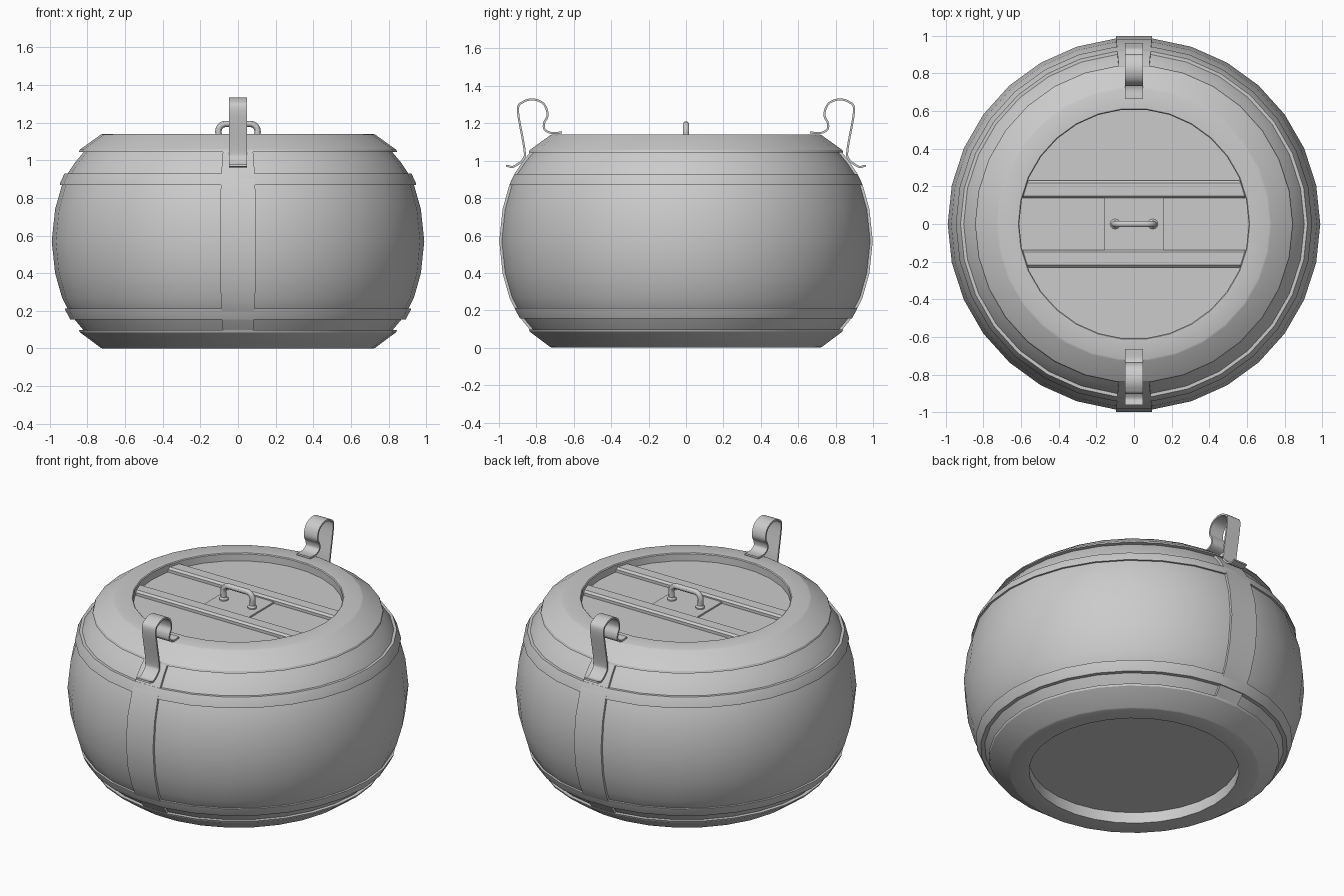
import bpy, bmesh, math
from mathutils import Vector

if "Cube" in bpy.data.objects:
    bpy.data.objects.remove(bpy.data.objects["Cube"])

N = 30  # sides of the barrel; a flat side faces front and back


def finish(name, verts, faces, angle=30):
    me = bpy.data.meshes.new(name)
    me.from_pydata(verts, [], faces)
    bm = bmesh.new()
    bm.from_mesh(me)
    bmesh.ops.remove_doubles(bm, verts=bm.verts, dist=1e-5)
    bmesh.ops.recalc_face_normals(bm, faces=bm.faces)
    bm.to_mesh(me)
    bm.free()
    ob = bpy.data.objects.new(name, me)
    bpy.context.collection.objects.link(ob)
    bpy.ops.object.select_all(action='DESELECT')
    ob.select_set(True)
    bpy.context.view_layer.objects.active = ob
    bpy.ops.object.shade_smooth_by_angle(angle=math.radians(angle))
    return ob


def lathe(name, profile, closed=False, n=N, center=(0, 0)):
    m = len(profile)
    verts = [(center[0] + r * math.cos(2 * math.pi * k / n),
              center[1] + r * math.sin(2 * math.pi * k / n), z)
             for k in range(n) for r, z in profile]
    faces = [(k * m + i, (k + 1) % n * m + i,
              (k + 1) % n * m + (i + 1) % m, k * m + (i + 1) % m)
             for k in range(n) for i in range(m if closed else m - 1)]
    return finish(name, verts, faces)


def loft(name, rings):
    """Skin equal-length closed cross-sections and cap both ends."""
    m = len(rings[0])
    verts = [v for ring in rings for v in ring]
    faces = [(j * m + i, j * m + (i + 1) % m, (j + 1) * m + (i + 1) % m, (j + 1) * m + i)
             for j in range(len(rings) - 1) for i in range(m)]
    faces += [tuple(range(m)), tuple(range(len(verts) - m, len(verts)))]
    return finish(name, verts, faces)


def smooth_path(pts, steps=5):
    p = [Vector(q) for q in pts]
    p = [2 * p[0] - p[1]] + p + [2 * p[-1] - p[-2]]
    out = []
    for i in range(1, len(p) - 2):
        a, b, c, d = p[i - 1:i + 3]
        for s in range(steps):
            t = s / steps
            out.append(0.5 * (2 * b + (c - a) * t + (2 * a - 5 * b + 4 * c - d) * t * t
                              + (3 * b - a - 3 * c + d) * t ** 3))
    return out + [p[-2]]


def ribbon(name, path, half_widths, thick, side):
    """Flat strip following a (y, z) path; thickness grows to the left of travel."""
    rings = []
    for i, q in enumerate(path):
        t = (path[min(i + 1, len(path) - 1)] - path[max(i - 1, 0)]).normalized()
        o = q + Vector((t.y, -t.x)) * thick
        w = half_widths[i]
        rings.append([(-w, side * q.x, q.y), (w, side * q.x, q.y),
                      (w, side * o.x, o.y), (-w, side * o.x, o.y)])
    return loft(name, rings)


# barrel body
body = [(0.815, 0.09), (0.865, 0.15), (0.905, 0.21), (0.935, 0.27), (0.972, 0.40), (0.99, 0.57),
        (0.972, 0.74), (0.935, 0.87), (0.905, 0.93), (0.865, 0.99), (0.815, 1.05)]
lathe("barrel_body", body)

# end rims with recessed heads
lathe("top_rim", [(0.80, 1.045), (0.845, 1.045), (0.84, 1.057), (0.73, 1.136), (0.72, 1.14),
                  (0.615, 1.14), (0.61, 1.135), (0.61, 1.09), (0, 1.09)])
lathe("bottom_rim", [(0.80, 0.098), (0.845, 0.098), (0.84, 0.086), (0.73, 0.004), (0.72, 0),
                     (0.61, 0), (0.61, 0.07), (0, 0.07)])

# hoops
lathe("upper_hoop", [(0.93, 0.87), (0.947, 0.87), (0.945, 0.88), (0.922, 0.93), (0.90, 0.93)], True)
lathe("lower_hoop", [(0.865, 0.155), (0.892, 0.155), (0.918, 0.205), (0.92, 0.212), (0.90, 0.212)], True)

# vertical straps on the flat sides, and spring hooks above them
flat, half = math.cos(math.pi / N), math.sin(math.pi / N)
strap = [Vector((r * flat - 0.002, z)) for r, z in body]
strap_w = [r * half * 0.93 for r, z in body]
hook = smooth_path([(0.963, 0.968), (0.92, 0.963), (0.866, 1.005), (0.858, 1.06), (0.893, 1.265),
                    (0.87, 1.308), (0.818, 1.322), (0.765, 1.300), (0.745, 1.246), (0.763, 1.205),
                    (0.762, 1.166), (0.722, 1.143), (0.663, 1.145)])
for side, label in ((-1, "front"), (1, "back")):
    ribbon(label + "_strap", strap, strap_w, 0.016, side)
    ribbon(label + "_hook", hook, [0.048] * len(hook), 0.011, side)

# lid battens, ends trimmed to the round head
for s, label in ((-1, "front"), (1, "back")):
    section = [(0.138, 1.085), (0.138, 1.108), (0.15, 1.12), (0.218, 1.12), (0.23, 1.108), (0.23, 1.085)]
    loft(label + "_batten", [[(e * math.sqrt(0.607 ** 2 - y * y), s * y, z) for y, z in section]
                             for e in (-1, 1)])

# handle plate
loft("handle_plate", [[(x, y, z) for x, y in ((-0.158, -0.138), (0.158, -0.138),
                                              (0.158, 0.138), (-0.158, 0.138))]
                      for z in (1.085, 1.10)])

# lid handle: tube swept in the xz plane, with collars at its feet
path = [(-0.1, 1.095), (-0.104, 1.15)]
path += [(-0.066 - 0.038 * math.cos(a), 1.155 + 0.038 * math.sin(a))
         for a in (i * math.pi / 10 for i in range(6))]
path = [Vector(p) for p in path + [(-x, z) for x, z in reversed(path)]]
rings = []
for i, q in enumerate(path):
    t = (path[min(i + 1, len(path) - 1)] - path[max(i - 1, 0)]).normalized()
    rings.append([(q.x - t.y * 0.017 * math.cos(a), 0.017 * math.sin(a), q.y + t.x * 0.017 * math.cos(a))
                  for a in (k * math.pi / 6 for k in range(12))])
loft("lid_handle", rings)
for x in (-0.1, 0.1):
    lathe("handle_foot", [(0.027, 1.095), (0.027, 1.108), (0.018, 1.118), (0, 1.118)], n=12, center=(x, 0))
